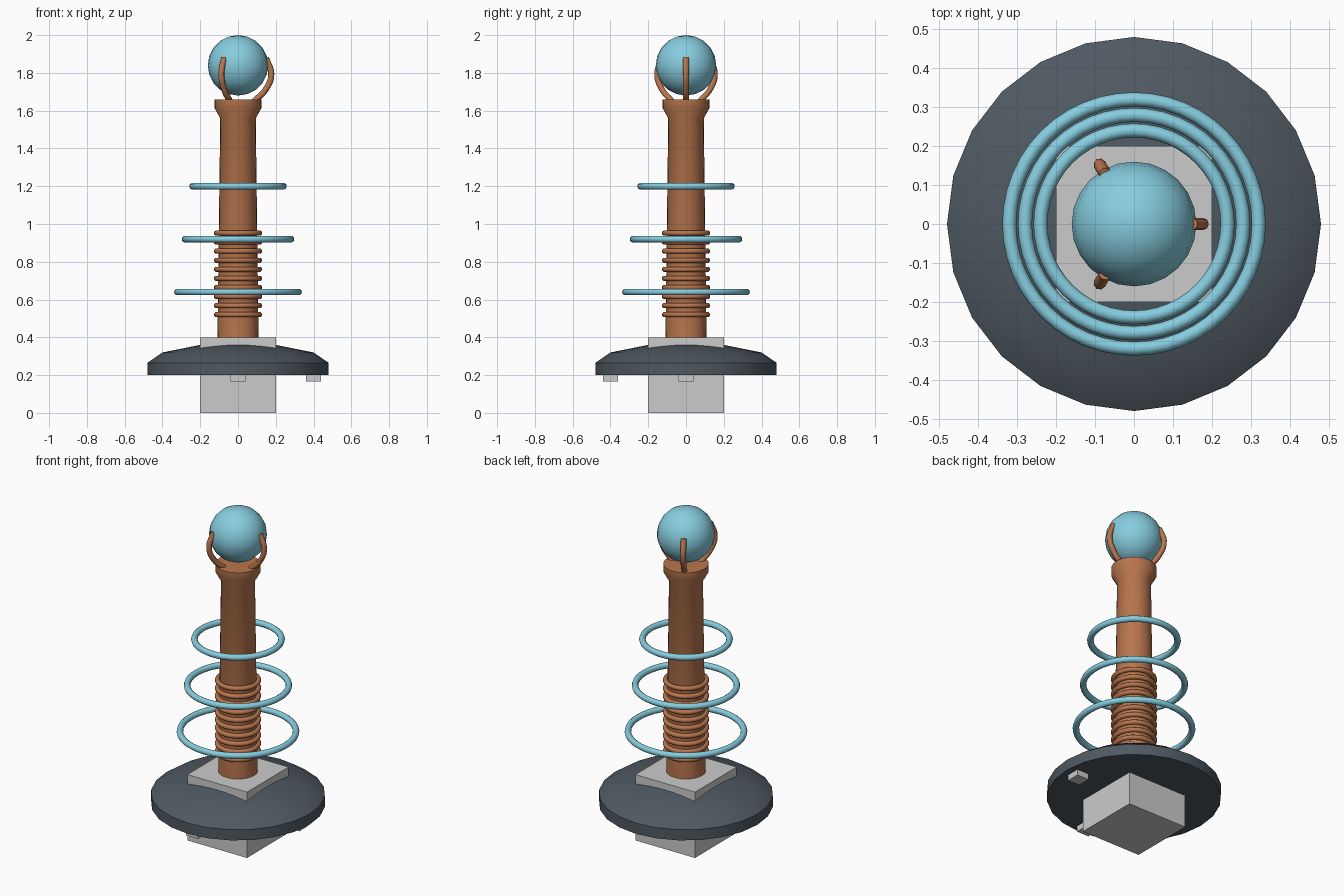
import bpy
from math import cos, sin, tau, radians

default = bpy.data.objects.get("Cube")
if default:
    bpy.data.objects.remove(default, do_unlink=True)


def material(name, rgb):
    m = bpy.data.materials.new(name)
    m.use_nodes = True
    m.diffuse_color = (*rgb, 1)
    m.node_tree.nodes["Principled BSDF"].inputs["Base Color"].default_value = (*rgb, 1)
    return m


copper = material("copper", (0.48, 0.18, 0.075))
blue = material("light_blue", (0.24, 0.61, 0.74))
slate = material("dark_slate", (0.078, 0.1, 0.12))
grey = material("light_grey", (0.6, 0.6, 0.6))


def finish(name, mat, smooth=True):
    ob = bpy.context.object
    ob.name = name
    ob.data.materials.append(mat)
    if smooth:
        bpy.ops.object.shade_smooth_by_angle(angle=radians(40))
    return ob


def box(name, size, centre, mat):
    bpy.ops.mesh.primitive_cube_add(size=1, location=centre)
    bpy.context.object.scale = size
    finish(name, mat, False)


def torus(name, radius, thickness, z, mat, sides):
    bpy.ops.mesh.primitive_torus_add(major_radius=radius, minor_radius=thickness,
                                     major_segments=sides, minor_segments=10,
                                     location=(0, 0, z))
    finish(name, mat)


def lathe(name, profile, sides, mat):
    """Spin a (radius, height) profile into a closed solid."""
    verts = [(r * cos(tau * i / sides), r * sin(tau * i / sides), z)
             for r, z in profile for i in range(sides)]
    faces = [(k * sides + i, k * sides + (i + 1) % sides,
              (k + 1) * sides + (i + 1) % sides, (k + 1) * sides + i)
             for k in range(len(profile) - 1) for i in range(sides)]
    faces.append(tuple(reversed(range(sides))))
    faces.append(tuple(range(len(verts) - sides, len(verts))))
    mesh = bpy.data.meshes.new(name)
    mesh.from_pydata(verts, [], faces)
    ob = bpy.data.objects.new(name, mesh)
    bpy.context.collection.objects.link(ob)
    bpy.ops.object.select_all(action='DESELECT')
    ob.select_set(True)
    bpy.context.view_layer.objects.active = ob
    finish(name, mat)


# Base: square block through a domed disc, with two small feet beneath
box("base_block", (0.4, 0.4, 0.4), (0, 0, 0.2), grey)
lathe("base_disc", [(0.48, 0.2), (0.48, 0.265), (0.4, 0.32), (0.2, 0.36), (0.03, 0.37)],
      24, slate)
box("left_foot", (0.08, 0.08, 0.08), (0.4, 0, 0.205), grey)
box("front_foot", (0.08, 0.08, 0.08), (0, -0.4, 0.205), grey)

# Column with a flared collar at the top
lathe("column", [(0.109, 0.38), (0.094, 1.56), (0.125, 1.615), (0.125, 1.66)], 24, copper)

# Wire windings around the lower column
for i in range(10):
    torus("winding", 0.114, 0.014, 0.52 + 0.048 * i, copper, 24)

# Floating rings, smaller towards the top
for i in range(3):
    torus("floating_ring", 0.32 - 0.04 * i, 0.018, 0.64 + 0.28 * i, blue, 48)

# Ball held by three curved prongs
bpy.ops.mesh.primitive_uv_sphere_add(segments=24, ring_count=10, radius=0.16,
                                     location=(0, 0, 1.84))
finish("ball", blue)

for i in range(3):
    a = tau * i / 3
    curve = bpy.data.curves.new("prong", 'CURVE')
    curve.dimensions = '3D'
    curve.bevel_depth = 0.016
    curve.bevel_resolution = 2
    curve.use_fill_caps = True
    spline = curve.splines.new('BEZIER')
    path = [(0.085, 1.65), (0.145, 1.71), (0.176, 1.79), (0.148, 1.88)]
    spline.bezier_points.add(len(path) - 1)
    for p, (r, z) in zip(spline.bezier_points, path):
        p.co = (r * cos(a), r * sin(a), z)
        p.handle_left_type = p.handle_right_type = 'AUTO'
    curve.materials.append(copper)
    bpy.context.collection.objects.link(bpy.data.objects.new("prong", curve))
